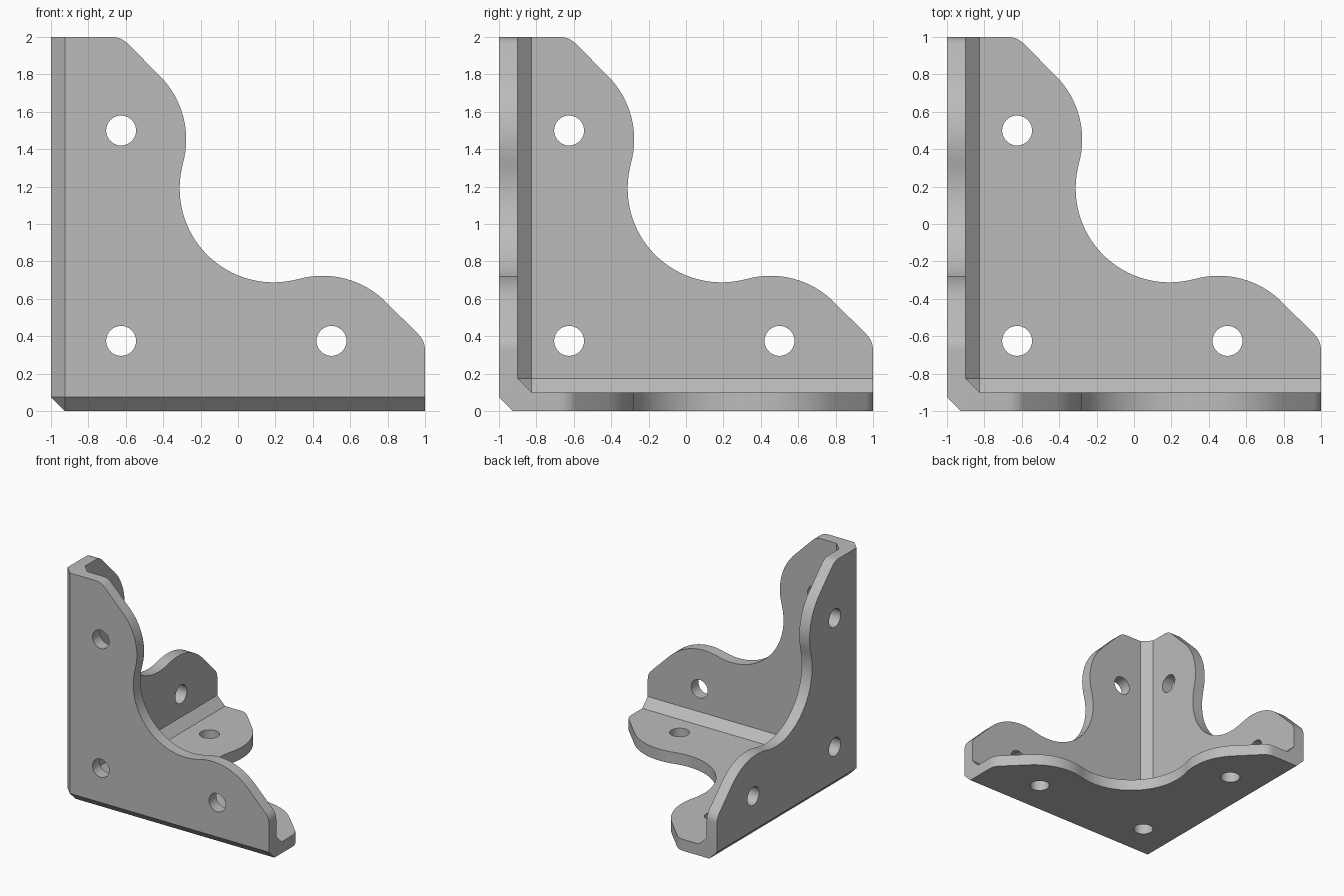
import bpy, bmesh
from math import cos, sin, radians
from mathutils import Matrix, Vector

SIZE, THICK, CHAMFER = 2.0, 0.1, 0.075
HOLE_R, NEAR, FAR = 0.08, 0.375, 1.5

if "Cube" in bpy.data.objects:
    bpy.data.objects.remove(bpy.data.objects["Cube"])


def add_object(name, bm):
    bmesh.ops.recalc_face_normals(bm, faces=bm.faces)
    mesh = bpy.data.meshes.new(name)
    bm.to_mesh(mesh)
    bm.free()
    obj = bpy.data.objects.new(name, mesh)
    bpy.context.collection.objects.link(obj)
    return obj


def corner_block(name, low, high):
    """Box whose three edges at the low corner are chamfered."""
    bm = bmesh.new()
    bmesh.ops.create_cube(bm, size=high - low)
    bmesh.ops.translate(bm, verts=bm.verts, vec=Vector.Fill(3, (low + high) / 2))
    corner = min(bm.verts, key=lambda v: sum(v.co))
    bmesh.ops.bevel(bm, geom=list(corner.link_edges), offset=CHAMFER,
                    offset_type='OFFSET', segments=1, affect='EDGES')
    return add_object(name, bm)


def prism(name, outline, axis, start, end):
    """Extrude a 2D outline along one of the three axes."""
    bm = bmesh.new()
    verts = []
    for u, v in outline:
        co = [0, 0, 0]
        co[axis], co[(axis + 1) % 3], co[(axis + 2) % 3] = start, u, v
        verts.append(bm.verts.new(co))
    face = bm.faces.new(verts)
    side = bmesh.ops.extrude_face_region(bm, geom=[face])
    shift = Vector((0, 0, 0))
    shift[axis] = end - start
    bmesh.ops.translate(bm, vec=shift, verts=[
        g for g in side["geom"] if isinstance(g, bmesh.types.BMVert)])
    return add_object(name, bm)


def arc(cx, cy, r, a, b, steps):
    angles = [radians(a + (b - a) * i / steps) for i in range(steps + 1)]
    return [(cx + r * cos(t), cy + r * sin(t)) for t in angles]


def combine(target, cutter, operation):
    cutter.hide_render = True
    mod = target.modifiers.new("cut", 'BOOLEAN')
    mod.operation, mod.solver, mod.object = operation, 'EXACT', cutter
    bpy.context.view_layer.objects.active = target
    bpy.ops.object.modifier_apply(modifier=mod.name)
    bpy.data.objects.remove(cutter)


# Plate outline: rounded tip, convex lobe, then concave middle, mirrored on the diagonal
half = (arc(0.325, 1.88, 0.12, 90, 45, 6)
        + arc(0.243, 1.452, 0.48, 45, -15.46, 16)
        + arc(1.19, 1.19, 0.502, 164.54, 225, 16)[1:])
outside = SIZE + 0.1
half = [(half[0][0], outside)] + half
outline = half + [(v, u) for u, v in reversed(half[:-1])]
outline += [(outside, -0.1), (-0.1, -0.1), (-0.1, outside)]

# Three joined walls with chamfered outer and inner corners
bracket = corner_block("corner_bracket", 0, SIZE)
combine(bracket, corner_block("cavity_cutter", THICK, SIZE + 0.5), 'DIFFERENCE')

# Trim each wall to the outline and drill its three holes
for axis in range(3):
    combine(bracket, prism("outline_cutter", outline, axis, -0.2, SIZE + 0.2), 'INTERSECT')
for axis in range(3):
    for u, v in ((NEAR, NEAR), (NEAR, FAR), (FAR, NEAR)):
        circle = arc(u, v, HOLE_R, 0, 360, 40)[:-1]
        combine(bracket, prism("hole_cutter", circle, axis, -0.1, THICK + 0.1), 'DIFFERENCE')

bracket.data.transform(Matrix.Translation((-SIZE / 2, -SIZE / 2, 0)))

# Plain grey finish
grey = bpy.data.materials.new("plain_grey")
grey.use_nodes = True
colour = (0.5, 0.5, 0.5, 1)
grey.diffuse_color = colour
grey.node_tree.nodes["Principled BSDF"].inputs["Base Color"].default_value = colour
bracket.data.materials.clear()
bracket.data.materials.append(grey)

bpy.ops.object.select_all(action='DESELECT')
bracket.select_set(True)
bpy.context.view_layer.objects.active = bracket
bpy.ops.object.shade_smooth_by_angle(angle=radians(30))
